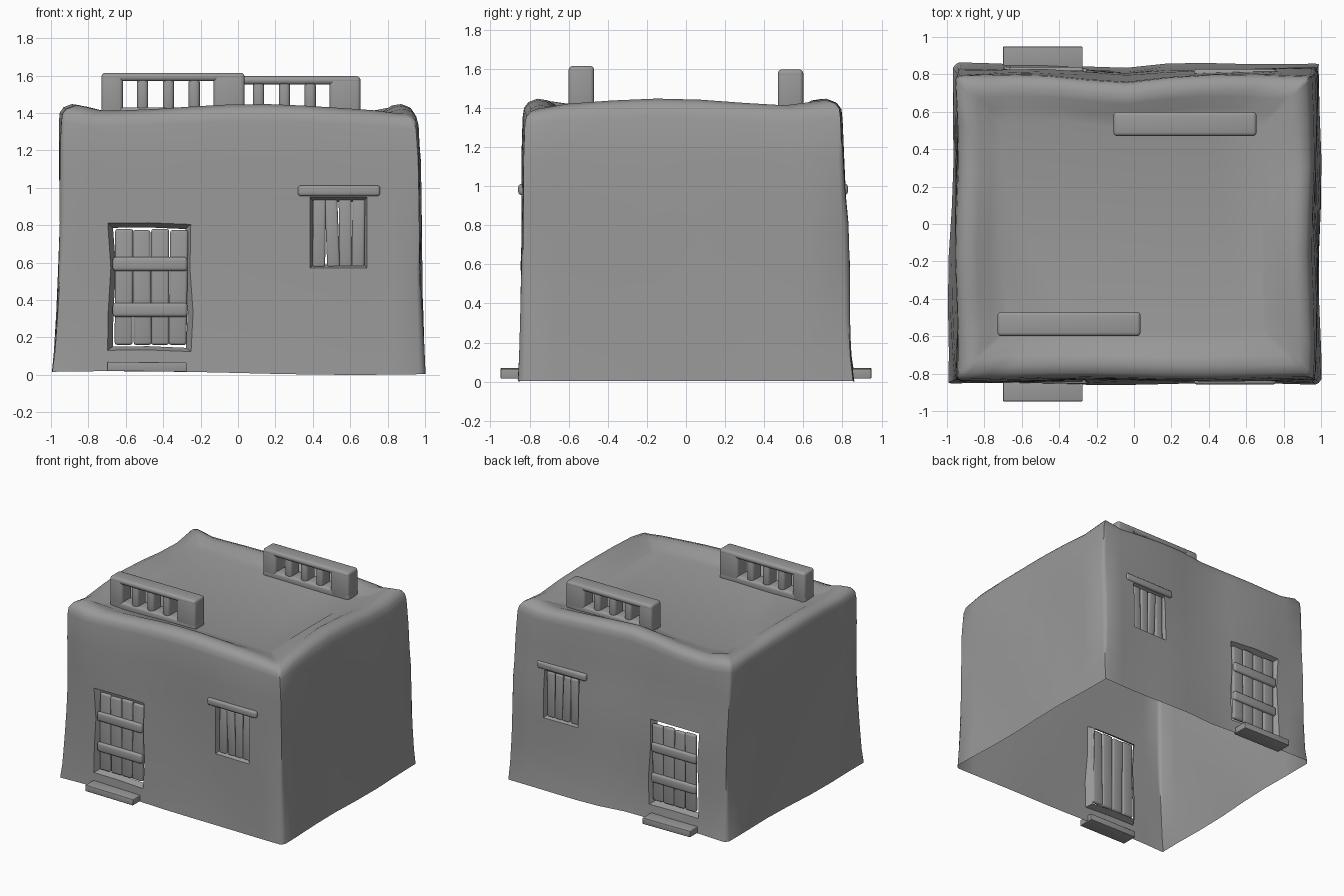
import bpy, bmesh, math
from mathutils import Matrix

if "Cube" in bpy.data.objects:
    bpy.data.objects.remove(bpy.data.objects["Cube"])

clay = bpy.data.materials.new("clay_grey")
clay.use_nodes = True
clay.diffuse_color = (0.32, 0.32, 0.32, 1)
clay.node_tree.nodes["Principled BSDF"].inputs["Base Color"].default_value = (0.32, 0.32, 0.32, 1)


def finish(bm, name, angle=40):
    mesh = bpy.data.meshes.new(name)
    bm.to_mesh(mesh)
    bm.free()
    mesh.materials.append(clay)
    mesh.shade_smooth()
    mesh.set_sharp_from_angle(angle=math.radians(angle))
    obj = bpy.data.objects.new(name, mesh)
    bpy.context.collection.objects.link(obj)
    return obj


def add_block(bm, x0, x1, y0, y1, z0, z1, round_off=0.015, tilt=0):
    """Soft-edged block, tilted about the y axis."""
    part = bmesh.new()
    bmesh.ops.create_cube(part, size=1)
    bmesh.ops.scale(part, vec=(x1 - x0, abs(y1 - y0), z1 - z0), verts=part.verts)
    bmesh.ops.bevel(part, geom=part.edges[:], offset=round_off, segments=3,
                    profile=0.5, affect='EDGES', clamp_overlap=True)
    place = Matrix.Translation(((x0 + x1) / 2, (y0 + y1) / 2, (z0 + z1) / 2))
    part.transform(place @ Matrix.Rotation(tilt, 4, 'Y'))
    temp = bpy.data.meshes.new("temp")
    part.to_mesh(temp)
    part.free()
    bm.from_mesh(temp)
    bpy.data.meshes.remove(temp)


# Openings: x0, x1, z0, z1
DOOR = (-0.69, -0.25, 0.13, 0.81)
WINDOW = (0.385, 0.69, 0.57, 0.95)

# Wall outline at each height: z, left reach, right reach, front reach, back reach, inset
ROWS = [
    (0.0, 1.0, 0.995, 0.855, 0.86, 0),
    (0.13, 0.985, 0.99, 0.848, 0.845, 0),
    (0.34, 0.97, 0.983, 0.842, 0.835, 0),
    (0.57, 0.955, 0.978, 0.838, 0.832, 0),
    (0.81, 0.945, 0.976, 0.836, 0.825, 0),
    (0.95, 0.947, 0.974, 0.836, 0.812, 0),
    (1.15, 0.95, 0.97, 0.836, 0.803, 0),
    (1.34, 0.95, 0.958, 0.83, 0.795, 0),
    (1.385, 0.95, 0.95, 0.828, 0.795, 0.005),
    (1.413, 0.95, 0.95, 0.825, 0.795, 0.025),
    (1.43, 0.95, 0.95, 0.825, 0.795, 0.07),
    (1.422, 0.95, 0.95, 0.825, 0.795, 0.12),
    (1.395, 0.95, 0.95, 0.825, 0.795, 0.18),
    (1.38, 0.95, 0.95, 0.825, 0.795, 0.25),
]
columns = [-0.975, -0.83, -0.69, -0.47, -0.25, -0.04, 0.18, 0.385, 0.54, 0.69, 0.83, 0.975]
side_steps = [-0.97, -0.8, -0.5, -0.2, 0.1, 0.4, 0.7, 0.97]
C = 0.993
loop = ([(-C, -C)] + [(c, -1) for c in columns] + [(C, -C)] + [(1, s) for s in side_steps]
        + [(C, C)] + [(c, 1) for c in reversed(columns)] + [(-C, C)]
        + [(-1, s) for s in reversed(side_steps)])


def wall_point(u, v, row):
    z, left, right, front, back, inset = row
    rx = (right if u > 0 else left) - inset
    ry = (back if v > 0 else front) - inset
    on_face = abs(v) == 1
    # openings keep their columns upright on the wall faces
    x = u * (1 - inset) if on_face and abs(u) < 0.8 else u * rx
    y = v * ry
    if on_face:
        y += 0.006 * math.sin(5 * u + 3 * z + v)
        # the back wall sags inward beside the door
        if v > 0:
            y -= 0.03 * math.exp(-((u + 0.08) / 0.22) ** 2)
    elif abs(u) == 1:
        x += 0.008 * math.sin(5 * v + 4 * z)
    # the foot spreads less toward the back left
    if u < -0.8:
        x += 0.02 * (v + 1) * max(0, 1 - z / 0.8)
    if z < 0.05:
        z = 0.01 - 0.01 * math.sin(2.5 * x)
    elif z > 1.1:
        t = 3.6 * (u - 0.1) if on_face else 3.2 * v + 0.5
        fade = min(1, (z - 1.1) / 0.3) * (1 if inset < 0.15 else 0.3)
        bump = 0
        if abs(u) > 0.9 and abs(v) > 0.9:
            bump = -0.015 if u > 0 and v < 0 else 0.025
        z += fade * (0.018 * math.cos(t) + bump)
    return x, y, z


def in_opening(x, z):
    return any(a < x < b and c < z < d for a, b, c, d in (DOOR, WINDOW))


# Walls, soft parapet and sunken roof as one thin shell, open underneath
bm = bmesh.new()
rings = [[bm.verts.new(wall_point(u, v, row)) for u, v in loop] for row in ROWS]
for r in range(len(ROWS) - 1):
    mid_z = (ROWS[r][0] + ROWS[r + 1][0]) / 2
    for i, (u, v) in enumerate(loop):
        j = (i + 1) % len(loop)
        on_face = abs(v) == 1 and loop[j][1] == v
        if on_face and r < 7 and in_opening((u + loop[j][0]) / 2, mid_z):
            continue
        bm.faces.new((rings[r][i], rings[r][j], rings[r + 1][j], rings[r + 1][i]))
bm.faces.new(rings[-1])

# Reveals: push the opening borders inward, and make the jambs uneven
borders = [e for e in bm.edges if e.is_boundary and all(0.1 < p.co.z < 1.0 for p in e.verts)]
for p in {p for e in borders for p in e.verts}:
    if p.co.x < 0:
        p.co.x += 0.01 * math.sin(9 * p.co.z + 5 * p.co.x)
        p.co.z += 0.006 * math.cos(11 * p.co.x)
made = bmesh.ops.extrude_edge_only(bm, edges=borders)["geom"]
for p in [g for g in made if isinstance(g, bmesh.types.BMVert)]:
    a, b, c, d = DOOR if p.co.x < 0 else WINDOW
    to_middle = (a + b) / 2 - p.co.x
    p.co.y -= math.copysign(0.05, p.co.y)
    if abs(to_middle) > 0.05:
        p.co.x += math.copysign(0.028 if p.co.x < 0 else 0.018, to_middle)
    if p.co.z < c + 0.03:
        p.co.z += 0.02
    elif p.co.z > d - 0.03:
        p.co.z -= 0.025
finish(bm, "adobe_walls_and_roof", 55)

# Doors, windows and steps on both faces; y is the wall face, lintel_y the lintel's outer face
for label, s, y, lintel_y in (("front", -1, 0.84, 0.858), ("back", 1, 0.833, 0.828)):
    bm = bmesh.new()
    for k, tilt in enumerate((0.005, -0.012, 0.0, 0.015)):
        x = -0.658 + 0.097 * k
        add_block(bm, x, x + 0.096, s * (y - 0.045), s * (y - 0.012),
                  0.16, 0.78 - 0.006 * (k % 2), 0.014, tilt)
    finish(bm, label + "_door_planks")

    bm = bmesh.new()
    for z in (0.31, 0.555):
        add_block(bm, -0.67, -0.27, s * (y - 0.03), s * (y + 0.006), z, z + 0.075, 0.017)
    finish(bm, label + "_door_bars")

    bm = bmesh.new()
    for k, tilt in enumerate((0.012, -0.04, -0.01, 0.012)):
        x = 0.4 + 0.07 * k
        add_block(bm, x, x + 0.068, s * (y - 0.055), s * (y - 0.025), 0.575, 0.94, 0.013, tilt)
    finish(bm, label + "_window_slats")

    bm = bmesh.new()
    add_block(bm, 0.32, 0.76, s * (lintel_y - 0.045), s * lintel_y, 0.955, 1.012, 0.016)
    finish(bm, label + "_window_lintel")

    bm = bmesh.new()
    add_block(bm, -0.7, -0.275, s * 0.82, s * 0.948, 0.018, 0.068, 0.005, 0.01)
    finish(bm, label + "_step")

# Pierced roof railings
for label, x, y, top in (("front", -0.73, -0.535, 1.615), ("back", -0.11, 0.535, 1.597)):
    bm = bmesh.new()
    y0, y1 = y - 0.065, y + 0.065
    add_block(bm, x, x + 0.765, y0, y1, 1.36, 1.43, 0.02)
    add_block(bm, x, x + 0.765, y0, y1, top - 0.045, top, 0.02)
    add_block(bm, x, x + 0.115, y0, y1, 1.365, top - 0.003, 0.02)
    add_block(bm, x + 0.6, x + 0.765, y0, y1, 1.365, top - 0.003, 0.02)
    for k in range(3):
        bar = x + 0.19 + 0.138 * k
        add_block(bm, bar, bar + 0.06, y0 + 0.008, y1 - 0.008, 1.41, top - 0.03, 0.02)
    finish(bm, label + "_roof_railing")
